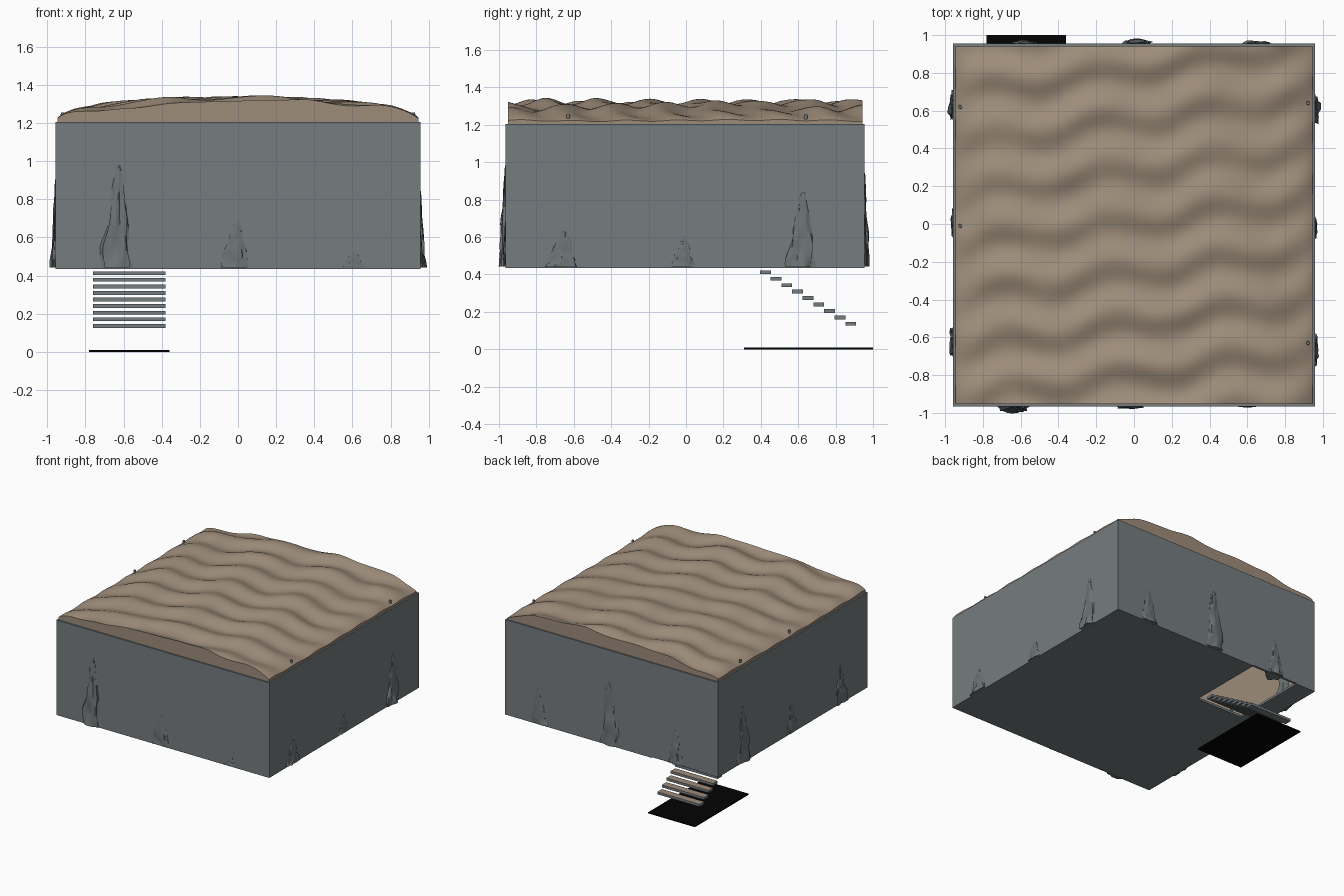
import bpy, bmesh, math, random
from mathutils import Vector, noise

if "Cube" in bpy.data.objects:
    bpy.data.objects.remove(bpy.data.objects["Cube"])
random.seed(4)


def material(name, r, g, b):
    m = bpy.data.materials.new(name)
    m.use_nodes = True
    m.diffuse_color = (r, g, b, 1)
    bsdf = m.node_tree.nodes["Principled BSDF"]
    bsdf.inputs["Base Color"].default_value = (r, g, b, 1)
    bsdf.inputs["Roughness"].default_value = 0.9
    return m


STONE = material("grey stone", 0.18, 0.205, 0.215)
SAND = material("sandy rock", 0.34, 0.265, 0.195)
MINERAL = material("dark mineral", 0.155, 0.175, 0.18)
BLACK = material("black", 0.001, 0.001, 0.001)


def finish(name, bm, mats, smooth=False):
    bmesh.ops.recalc_face_normals(bm, faces=bm.faces)
    mesh = bpy.data.meshes.new(name)
    bm.to_mesh(mesh)
    bm.free()
    for m in mats:
        mesh.materials.append(m)
    ob = bpy.data.objects.new(name, mesh)
    bpy.context.collection.objects.link(ob)
    if smooth:
        bpy.ops.object.select_all(action='DESELECT')
        ob.select_set(True)
        bpy.context.view_layer.objects.active = ob
        bpy.ops.object.shade_smooth_by_angle(angle=math.radians(45))
    return ob


def box(name, lo, hi, mats, rule=None):
    """Box between two corners; rule(normal) picks the material slot."""
    bm = bmesh.new()
    bmesh.ops.create_cube(bm, size=1)
    for v in bm.verts:
        v.co = Vector((a + (b - a) * (c + 0.5) for a, b, c in zip(lo, hi, v.co)))
    ob = finish(name, bm, mats)
    if rule:
        for p in ob.data.polygons:
            p.material_index = rule(p.normal)
    return ob


# Room dimensions
W, D, CY = 0.957, 0.96, -0.005
BASE, TOP, THICK = 0.44, 1.205, 0.018
Y0, Y1 = CY - D, CY + D
HX0, HX1, HY0 = -0.78, -0.36, 0.31

# Walls: grey outside, sandy inside
for side, s in (("left", 1), ("right", -1)):
    x = sorted((s * W, s * (W - THICK)))
    box(side + "_wall", (x[0], Y0, BASE), (x[1], Y1, TOP), [STONE, SAND],
        lambda n: int(n.x * s < -0.5))
for side, s in (("back", 1), ("front", -1)):
    y = sorted((CY + s * D, CY + s * (D - THICK)))
    box(side + "_wall", (THICK - W, y[0], BASE), (W - THICK, y[1], TOP), [STONE, SAND],
        lambda n: int(n.y * s < -0.5))

# Floor in three slabs around the stair opening
for name, x0, x1, y0, y1 in (("floor_main", HX1, W, Y0, Y1),
                             ("floor_strip", -W, HX0, Y0, Y1),
                             ("floor_front", HX0, HX1, Y0, HY0)):
    box(name, (x0, y0, BASE - 0.006), (x1, y1, BASE + 0.012), [STONE, SAND],
        lambda n: int(n.z > 0.5))


# Rippled vaulted ceiling with a skirt down to the walls
def ceiling_height(x, y):
    vault = math.sqrt(max(0, 1 - (x / 0.955) ** 2))
    bend = 0.8 * math.sin(math.tau * x / 0.58 + 0.8 * y)
    ripple = 0.015 * math.sin(math.tau * (y / 0.27 - 0.5 * x) + bend)
    swell = 0.009 * math.sin(math.tau * (x / 0.58 + 0.6 * y) + 2.6)
    lump = 0.010 * noise.noise(Vector((x * 4, y * 6, 1)))
    return 1.208 + 0.108 * vault + (ripple + swell + lump) * min(1, vault * 1.6)


bm = bmesh.new()
bmesh.ops.create_grid(bm, x_segments=100, y_segments=110, size=1)
rim = [e for e in bm.edges if e.is_boundary]
for v in bm.verts:
    x, y = v.co.x * 0.945, CY + v.co.y * 0.948
    v.co = (x, y, ceiling_height(x, y))
skirt = bmesh.ops.extrude_edge_only(bm, edges=rim)["geom"]
for v in skirt:
    if isinstance(v, bmesh.types.BMVert):
        v.co.z = TOP - 0.03
finish("rippled_ceiling", bm, [SAND], smooth=True)


# Mineral growths that push through the walls
def growth(name, along, wall, height, half, poke):
    bm = bmesh.new()
    sides, rows = 20, 22
    seed = random.uniform(0, 50)
    rings = []
    for i in range(rows):
        t = i / (rows - 1)
        w = half * (1 - t) ** 0.5 * (1.1 - 0.45 * t) + 0.004
        deep = 0.09 * (1 - 0.7 * t)
        ring = []
        for k in range(sides):
            a = math.tau * k / sides
            n = noise.noise(Vector((math.cos(a) * 2.2, math.sin(a) * 2.2, t * 3.5 + seed)))
            u = math.cos(a) * w * (1 + 0.55 * n) + 0.25 * half * t
            out = math.sin(a)
            out = out * (poke * (1.1 - t)) * (1 + 0.9 * n) if out > 0 else out * deep * (1 + 0.5 * n)
            z = BASE + 0.002 + t * height
            if wall in ("front", "back"):
                s = 1 if wall == "back" else -1
                ring.append(bm.verts.new((along + u, CY + s * (D + out), z)))
            else:
                s = 1 if wall == "left" else -1
                ring.append(bm.verts.new((s * (W + out), along + u, z)))
        rings.append(ring)
    for a, b in zip(rings, rings[1:]):
        for k in range(sides):
            j = (k + 1) % sides
            bm.faces.new((a[k], a[j], b[j], b[k]))
    bm.faces.new(rings[0])
    bm.faces.new(rings[-1])
    finish(name, bm, [MINERAL], smooth=True)


for wall, spots in (
        ("front", ((-0.64, 0.54, 0.068, 0.03), (-0.02, 0.24, 0.06, 0.014), (0.6, 0.08, 0.05, 0.005))),
        ("back", ((0.65, 0.28, 0.06, 0.014), (0.01, 0.5, 0.075, 0.022), (-0.58, 0.28, 0.06, 0.014))),
        ("left", ((-0.67, 0.19, 0.075, 0.016), (-0.02, 0.15, 0.055, 0.012), (0.61, 0.4, 0.07, 0.022))),
        ("right", ((0.62, 0.46, 0.07, 0.02), (0.0, 0.25, 0.06, 0.012), (-0.63, 0.3, 0.07, 0.018)))):
    for i, (along, height, half, poke) in enumerate(spots):
        growth(f"{wall}_growth_{i + 1}", along, wall, height, half, poke)

# Small tips showing through the ceiling edge
for i, (x, y) in enumerate(((0.92, 0.64), (0.92, -0.63), (-0.92, 0.62), (-0.92, -0.01))):
    bm = bmesh.new()
    bmesh.ops.create_cone(bm, cap_ends=True, segments=10, radius1=0.016, radius2=0.009, depth=0.1)
    bmesh.ops.translate(bm, verts=bm.verts, vec=(x, y, 1.205))
    finish(f"ceiling_tip_{i + 1}", bm, [MINERAL], smooth=True)

# Floating stair treads, going down towards the back
for i in range(9):
    y, z = 0.425 + 0.057 * i, 0.412 - 0.0345 * i
    box(f"stair_tread_{i + 1}", (-0.76, y - 0.029, z - 0.01), (-0.38, y + 0.029, z + 0.01),
        [STONE, SAND], lambda n: int(n.z > 0.5))

# Dark landing below the stairs
box("dark_landing", (-0.78, HY0, 0), (HX1, 1.0, 0.009), [BLACK])
